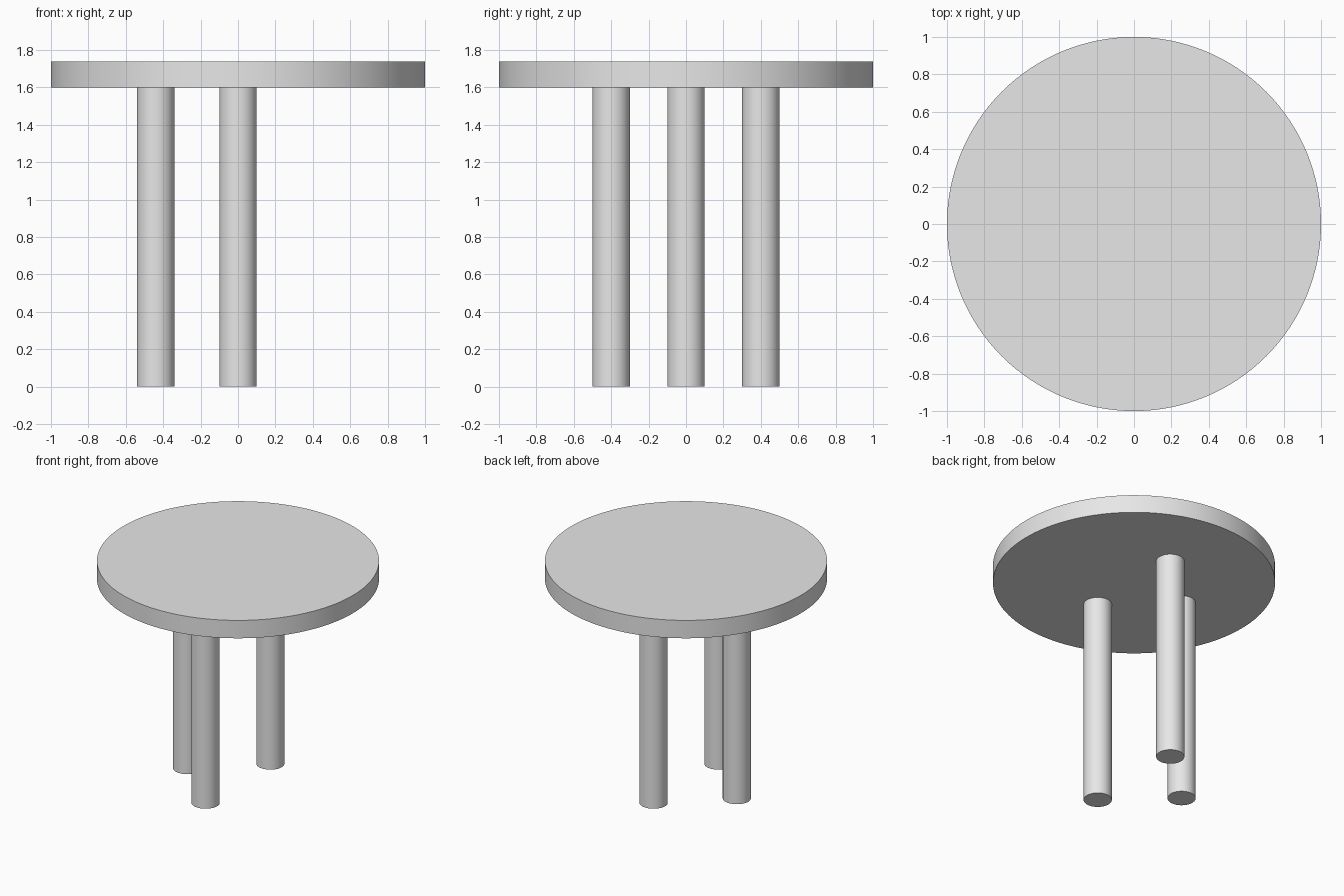
import bpy
import math

cube = bpy.data.objects.get("Cube")
if cube:
    bpy.data.objects.remove(cube, do_unlink=True)

# Single neutral material
grey = bpy.data.materials.new("light_grey")
grey.use_nodes = True
colour = (0.8, 0.8, 0.8, 1.0)
grey.diffuse_color = colour
grey.node_tree.nodes["Principled BSDF"].inputs["Base Color"].default_value = colour


def cylinder(name, x, y, bottom, top, radius, sides):
    """Upright cylinder with smooth walls and sharp rims."""
    bpy.ops.mesh.primitive_cylinder_add(
        vertices=sides, radius=radius, depth=top - bottom,
        location=(x, y, (bottom + top) / 2))
    obj = bpy.context.object
    obj.name = name
    obj.data.materials.append(grey)
    bpy.ops.object.shade_smooth_by_angle(angle=math.radians(30))
    return obj


LEG_HEIGHT = 1.6

# Round top
cylinder("table_top", 0, 0, LEG_HEIGHT, 1.74, 1.0, 128)

# Three legs, grouped towards one side
for name, x, y in (("front_leg", 0, -0.4),
                   ("back_leg", 0, 0.4),
                   ("right_leg", -0.44, 0)):
    cylinder(name, x, y, 0, LEG_HEIGHT, 0.1, 64)
